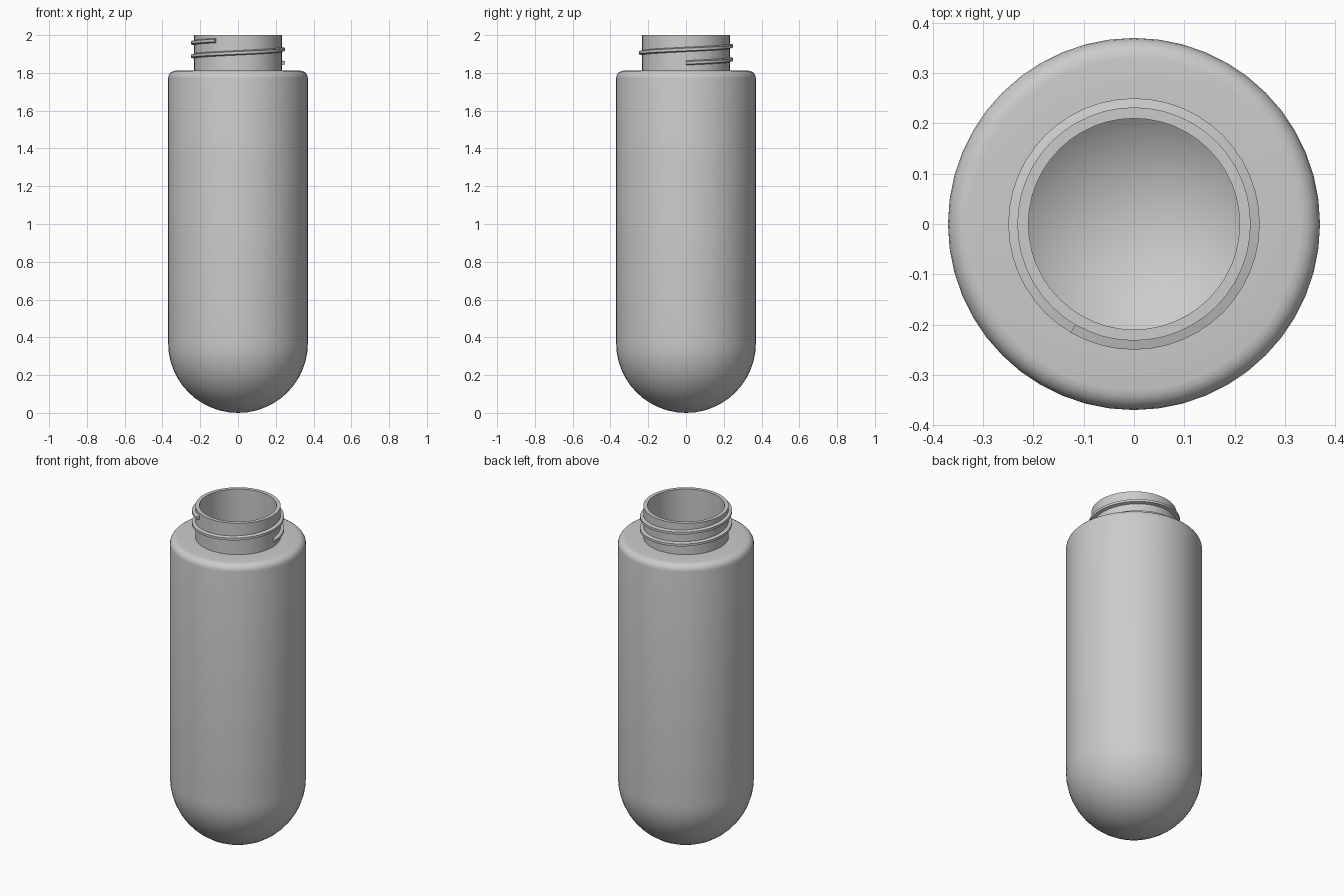
import bpy
import bmesh
from math import pi, sin, cos, radians

SEGMENTS = 48

cube = bpy.data.objects.get("Cube")
if cube:
    bpy.data.objects.remove(cube, do_unlink=True)

grey = bpy.data.materials.new("plain grey")
grey.use_nodes = True
grey.diffuse_color = (0.6, 0.6, 0.6, 1)
grey.node_tree.nodes["Principled BSDF"].inputs["Base Color"].default_value = grey.diffuse_color


def finish(bm, name):
    """Turn a bmesh into a grey, smooth-shaded object."""
    bmesh.ops.recalc_face_normals(bm, faces=bm.faces)
    mesh = bpy.data.meshes.new(name)
    bm.to_mesh(mesh)
    bm.free()
    mesh.materials.append(grey)
    obj = bpy.data.objects.new(name, mesh)
    bpy.context.collection.objects.link(obj)
    bpy.ops.object.select_all(action="DESELECT")
    obj.select_set(True)
    bpy.context.view_layer.objects.active = obj
    bpy.ops.object.shade_smooth_by_angle(angle=radians(30))
    return obj


def arc(radius, z, start, end, steps, offset=0):
    """Profile points on a circular arc, angles in degrees."""
    angles = [radians(start + (end - start) * i / steps) for i in range(steps + 1)]
    return [(offset + radius * cos(a), z + radius * sin(a)) for a in angles]


# Bottle wall: round base, straight body, rounded shoulder, open neck, inner skin
R, WALL, ROUND = 0.37, 0.022, 0.04
NECK, SHOULDER, TOP = 0.232, 1.812, 2.0
outside = arc(R, R, -90, 0, 12)
outside += arc(ROUND, SHOULDER - ROUND, 0, 90, 5, R - ROUND)
outside += [(NECK, SHOULDER), (NECK, TOP)]
inside = [(NECK - WALL, TOP), (NECK - WALL, SHOULDER - WALL)]
inside += arc(ROUND - WALL, SHOULDER - ROUND, 90, 0, 4, R - ROUND)
inside += arc(R - WALL, R, 0, -90, 12)

bm = bmesh.new()
verts = [bm.verts.new((r, 0, z)) for r, z in outside + inside]
edges = [bm.edges.new(pair) for pair in zip(verts, verts[1:])]
bmesh.ops.spin(bm, geom=verts + edges, cent=(0, 0, 0), axis=(0, 0, 1),
               angle=2 * pi, steps=SEGMENTS, use_duplicate=False)
bmesh.ops.remove_doubles(bm, verts=bm.verts, dist=0.0005)
finish(bm, "bottle")

# Screw thread: tapered ridge swept up a helix around the neck
START_Z, PITCH, SWEEP = 1.853, 0.071, 600
section = [(NECK - 0.006, -0.014), (0.25, -0.007), (0.25, 0.007), (NECK - 0.006, 0.014)]
steps = SEGMENTS * SWEEP // 360
bm = bmesh.new()
rings = []
for i in range(steps + 1):
    turn = i / SEGMENTS
    a = 2 * pi * turn
    rings.append([bm.verts.new((r * cos(a), r * sin(a), START_Z + PITCH * turn + dz))
                  for r, dz in section])
for low, high in zip(rings, rings[1:]):
    for k in range(4):
        n = (k + 1) % 4
        bm.faces.new((low[k], low[n], high[n], high[k]))
bm.faces.new(rings[0])
bm.faces.new(rings[-1])
finish(bm, "screw_thread")
